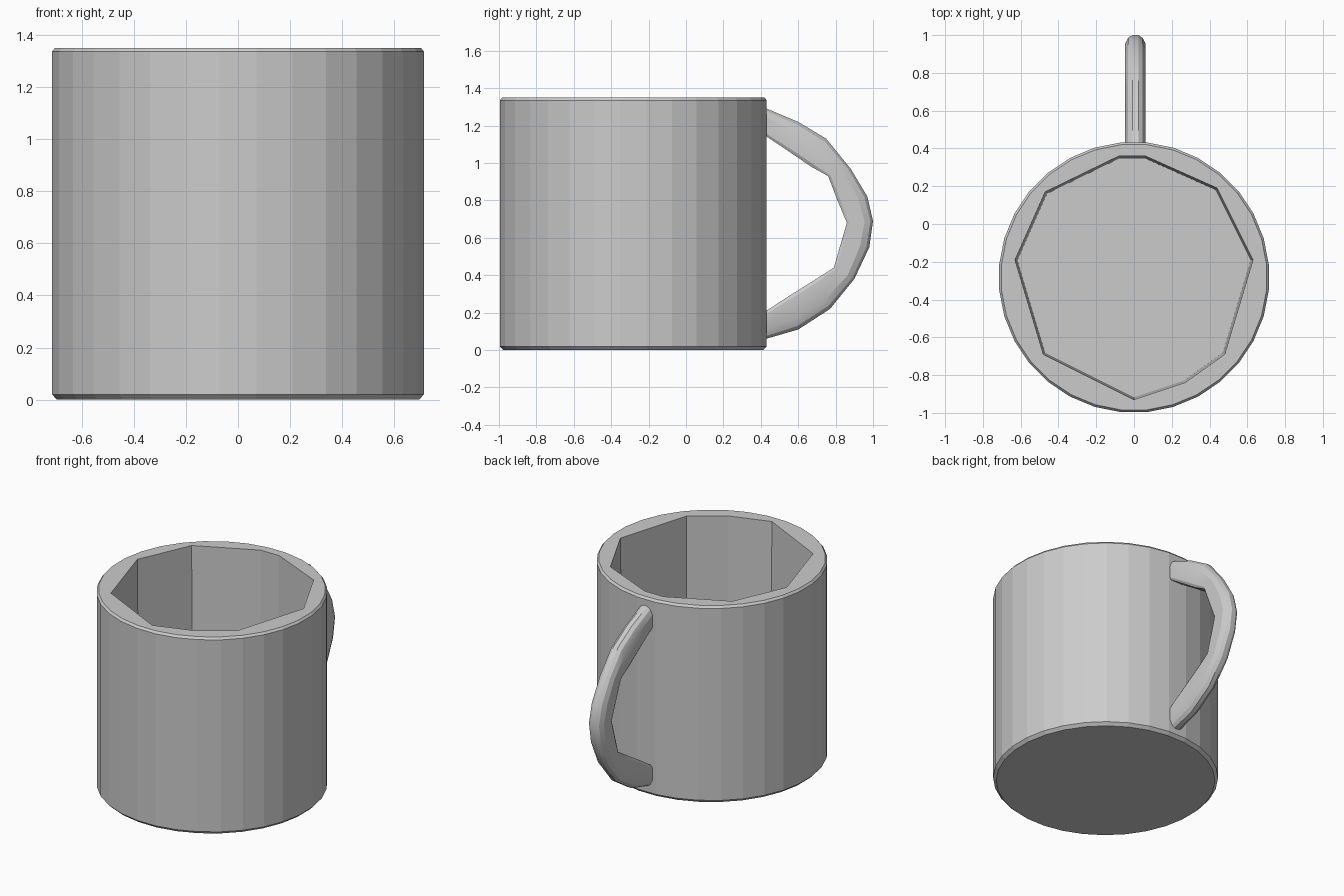
import bpy, bmesh, math

cube = bpy.data.objects.get("Cube")
if cube:
    bpy.data.objects.remove(cube, do_unlink=True)

grey = bpy.data.materials.new("plain_grey")
grey.use_nodes = True
COLOR = (0.6, 0.6, 0.6, 1)
grey.diffuse_color = COLOR
grey.node_tree.nodes["Principled BSDF"].inputs["Base Color"].default_value = COLOR

CENTER_Y = -0.282
RADIUS = 0.717
HEIGHT = 1.35
SIDES = 32


def finish(bm, name):
    bmesh.ops.recalc_face_normals(bm, faces=bm.faces[:])
    mesh = bpy.data.meshes.new(name)
    bm.to_mesh(mesh)
    bm.free()
    mesh.materials.append(grey)
    obj = bpy.data.objects.new(name, mesh)
    bpy.context.collection.objects.link(obj)
    return obj


def add_ring(bm, points):
    return [bm.verts.new(p) for p in points]


def bridge(bm, a, b):
    n = len(a)
    for i in range(n):
        j = (i + 1) % n
        bm.faces.new((a[i], a[j], b[j], b[i]))


def circle(radius, z):
    angles = [2 * math.pi * (i + 0.5) / SIDES for i in range(SIDES)]
    return [(radius * math.cos(a), CENTER_Y + radius * math.sin(a), z) for a in angles]


# Mug body: bevelled outer wall, faceted cavity and flat rim
bm = bmesh.new()
profile = [(RADIUS - 0.02, 0), (RADIUS, 0.02), (RADIUS, HEIGHT - 0.015),
           (RADIUS - 0.012, HEIGHT)]
outer = [add_ring(bm, circle(r, z)) for r, z in profile]
for lower, upper in zip(outer, outer[1:]):
    bridge(bm, lower, upper)
bm.faces.new(outer[0])

cavity = [(0.06, 0.36), (0.44, 0.19), (0.63, -0.19), (0.48, -0.69), (0.27, -0.84),
          (0, -0.93), (-0.48, -0.69), (-0.63, -0.19), (-0.47, 0.17), (-0.08, 0.36)]
TAPER = 0.98
rim = add_ring(bm, [(x, y, HEIGHT) for x, y in cavity])
floor = add_ring(bm, [(x * TAPER, CENTER_Y + (y - CENTER_Y) * TAPER, 0.11)
                      for x, y in cavity])
bridge(bm, rim, floor)
bm.faces.new(floor)

rim_edges = [bm.edges.get((loop[i - 1], loop[i]))
             for loop in (outer[-1], rim) for i in range(len(loop))]
bmesh.ops.triangle_fill(bm, edges=rim_edges, use_beauty=True, normal=(0, 0, 1))
finish(bm, "mug_body")

# Handle: sections lofted between an inner and an outer curve, as (y, z)
outer_curve = [(0.41, 1.30), (0.6, 1.22), (0.75, 1.13), (0.88, 0.97), (0.97, 0.82),
               (1.0, 0.69), (0.98, 0.55), (0.9, 0.38), (0.77, 0.22), (0.6, 0.11),
               (0.41, 0.055)]
inner_curve = [(0.41, 1.155), (0.56, 1.055), (0.67, 0.98), (0.76, 0.93), (0.81, 0.80),
               (0.86, 0.68), (0.825, 0.56), (0.79, 0.44), (0.68, 0.37), (0.56, 0.295),
               (0.41, 0.197)]
half = [(0, 0.045), (0.1, 0.054), (0.68, 0.054), (0.9, 0.038), (1, 0.016)]
section = half + [(t, -x) for t, x in reversed(half)]

bm = bmesh.new()
rings = []
for (yi, zi), (yo, zo) in zip(inner_curve, outer_curve):
    rings.append(add_ring(bm, [(x + 0.007, yi + (yo - yi) * t, zi + (zo - zi) * t)
                               for t, x in section]))
for a, b in zip(rings, rings[1:]):
    bridge(bm, a, b)
bm.faces.new(rings[0])
bm.faces.new(rings[-1])
handle = finish(bm, "handle")

# Soften the shallow bends of the handle
bpy.context.view_layer.objects.active = handle
handle.select_set(True)
bpy.ops.object.shade_smooth_by_angle(angle=math.radians(25))
handle.select_set(False)
